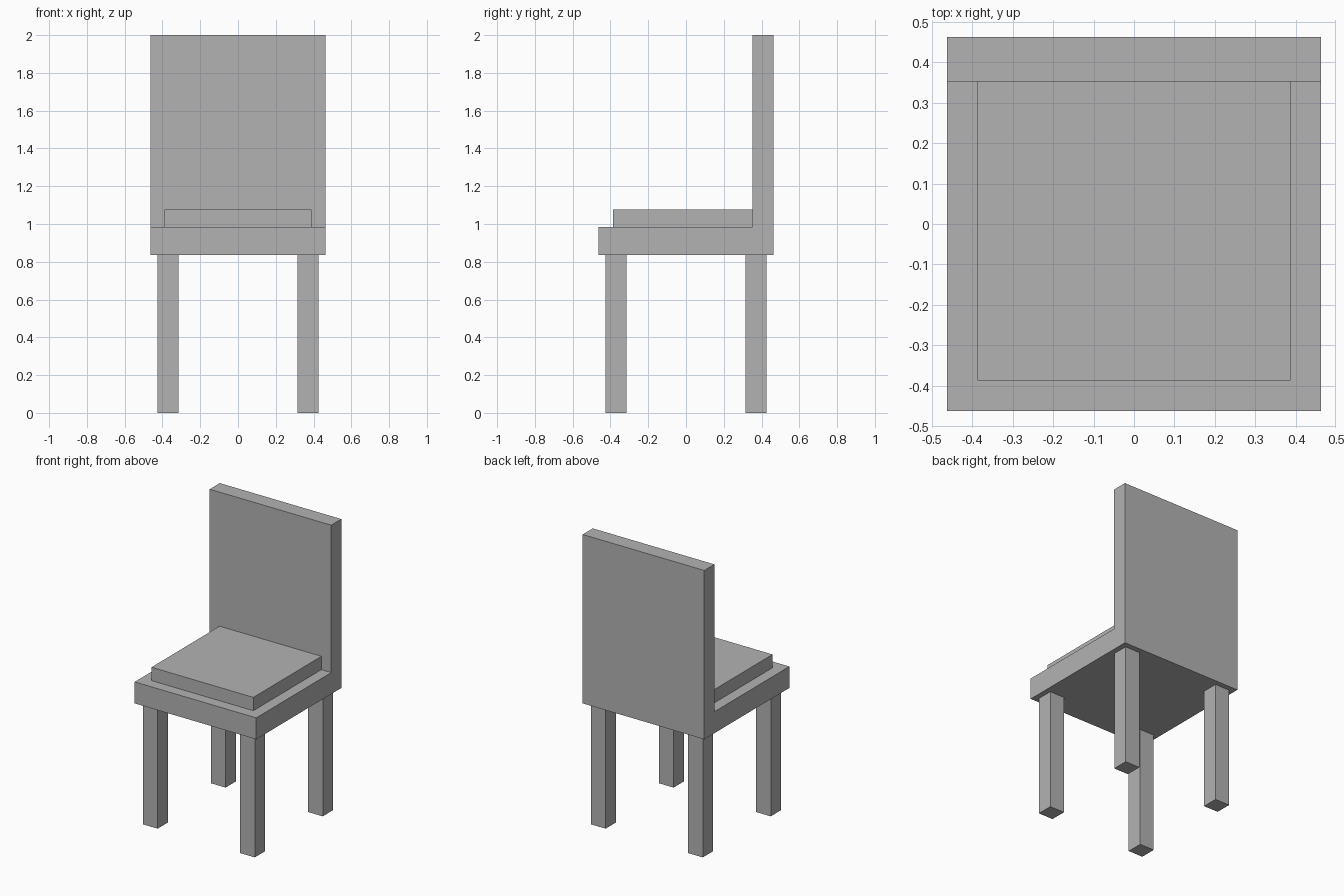
import bpy
import bmesh

if "Cube" in bpy.data.objects:
    bpy.data.objects.remove(bpy.data.objects["Cube"])

grey = bpy.data.materials.new("plain grey")
grey.diffuse_color = (0.45, 0.45, 0.45, 1)
grey.use_nodes = True
grey.node_tree.nodes["Principled BSDF"].inputs["Base Color"].default_value = grey.diffuse_color


def finish(name, bm):
    bmesh.ops.recalc_face_normals(bm, faces=bm.faces)
    mesh = bpy.data.meshes.new(name)
    bm.to_mesh(mesh)
    bm.free()
    mesh.materials.append(grey)
    obj = bpy.data.objects.new(name, mesh)
    bpy.context.collection.objects.link(obj)
    return obj


def box(name, lo, hi):
    bm = bmesh.new()
    bmesh.ops.create_cube(bm, size=1)
    for v in bm.verts:
        v.co = [(a + b) / 2 + c * (b - a) for a, b, c in zip(lo, hi, v.co)]
    return finish(name, bm)


# Seat and backrest: one L-shaped side profile extruded across the width
W = 0.463
profile = [(-W, 0.837), (W, 0.837), (W, 2.0), (0.353, 2.0), (0.353, 0.985), (-W, 0.985)]
bm = bmesh.new()
face = bm.faces.new([bm.verts.new((-W, y, z)) for y, z in profile])
side = bmesh.ops.extrude_face_region(bm, geom=[face])["geom"]
bmesh.ops.translate(bm, vec=(2 * W, 0, 0),
                    verts=[g for g in side if isinstance(g, bmesh.types.BMVert)])
finish("seat_and_backrest", bm)

# Cushion resting on the seat against the backrest
box("cushion", (-0.388, -0.387, 0.985), (0.388, 0.353, 1.077))

# Four square legs
c, r = 0.37, 0.056
for depth, y in (("front", -c), ("back", c)):
    for hand, x in (("left", -c), ("right", c)):
        box(f"{depth}_{hand}_leg", (x - r, y - r, 0), (x + r, y + r, 0.837))
